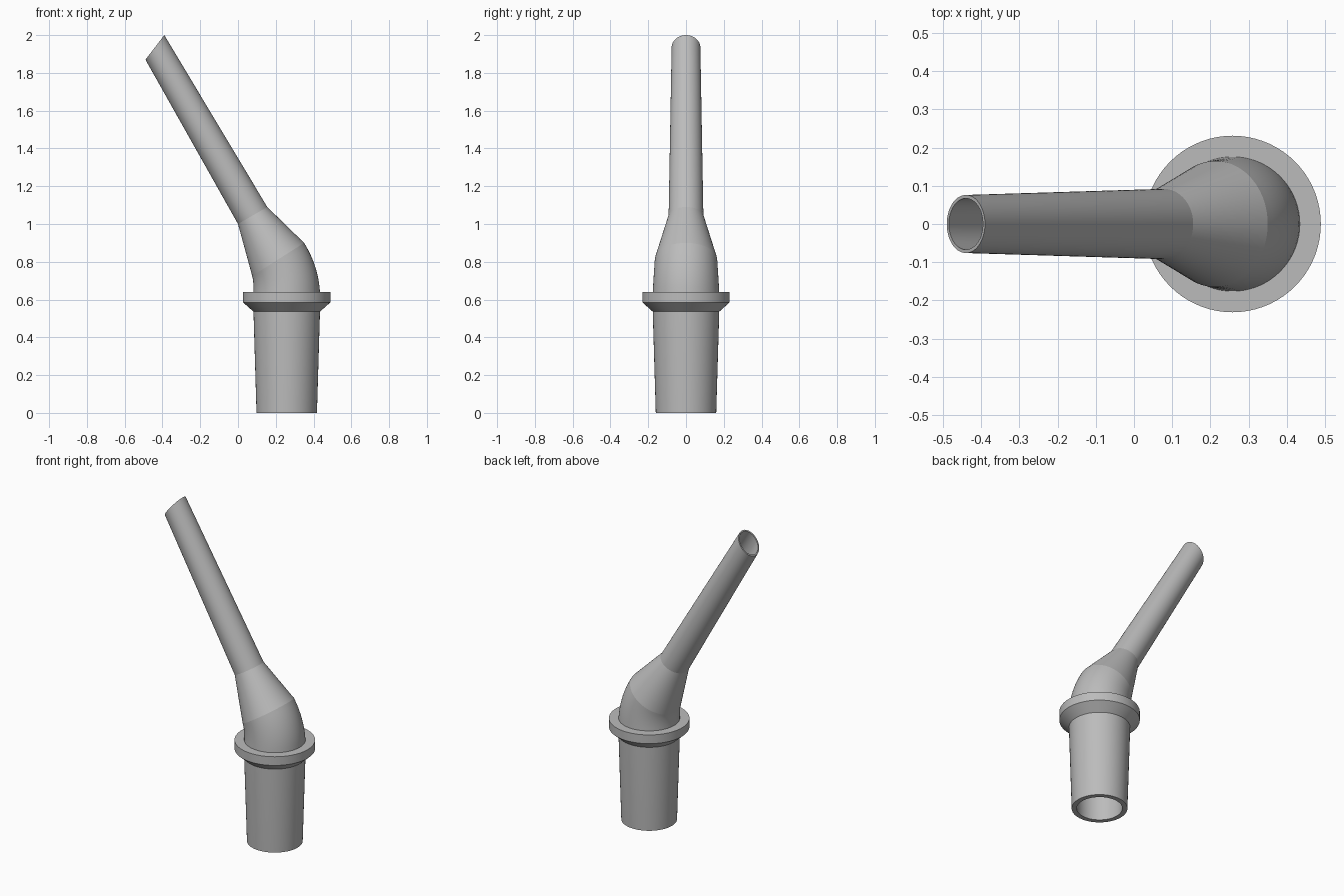
import bpy, bmesh, math

SEG = 72
AXIS_X = 0.258

cube = bpy.data.objects.get("Cube")
if cube:
    bpy.data.objects.remove(cube, do_unlink=True)

grey = bpy.data.materials.new("plain grey")
grey.use_nodes = True
grey.diffuse_color = (0.5, 0.5, 0.5, 1)
grey.node_tree.nodes["Principled BSDF"].inputs["Base Color"].default_value = (0.5, 0.5, 0.5, 1)


def level(radius, z):
    """Horizontal ring: left x, left z, right x, right z, half width in y."""
    return (AXIS_X - radius, z, AXIS_X + radius, z, radius)


def shrink(ring, wall):
    """Ring moved inward by the wall thickness."""
    xl, zl, xr, zr, half = ring
    length = math.hypot(xr - xl, zr - zl)
    dx, dz = (xr - xl) / length * wall, (zr - zl) / length * wall
    return (xl + dx, zl + dz, xr - dx, zr - dz, half - wall)


def loft(name, paths):
    """Skin each list of rings into a tube surface."""
    bm = bmesh.new()
    for path in paths:
        rows = []
        for xl, zl, xr, zr, half in path:
            row = []
            for i in range(SEG):
                t = 2 * math.pi * i / SEG
                k = (1 + math.cos(t)) / 2
                row.append(bm.verts.new((xl + (xr - xl) * k, half * math.sin(t), zl + (zr - zl) * k)))
            rows.append(row)
        for a, b in zip(rows, rows[1:]):
            for i in range(SEG):
                j = (i + 1) % SEG
                bm.faces.new((a[i], a[j], b[j], b[i]))
    mesh = bpy.data.meshes.new(name)
    bm.to_mesh(mesh)
    bm.free()
    mesh.materials.append(grey)
    obj = bpy.data.objects.new(name, mesh)
    bpy.context.collection.objects.link(obj)
    bpy.ops.object.select_all(action='DESELECT')
    obj.select_set(True)
    bpy.context.view_layer.objects.active = obj
    bpy.ops.object.shade_smooth_by_angle(angle=math.radians(11))
    return obj


def bezier(a, b, c, t):
    return a * (1 - t) ** 2 + 2 * b * t * (1 - t) + c * t * t


# Tapered hollow insert, open at the bottom
insert = [level(0.16, 0), level(0.176, 0.535), level(0.176, 0.64)]
bore = [shrink(r, 0.029) for r in insert]
loft("tapered_insert", [bore[::-1] + insert])

# Collar with a chamfered underside
loft("collar", [[level(0.175, 0.535), level(0.231, 0.585), level(0.231, 0.64), level(0.174, 0.64)]])

# Curved elbow
elbow, elbow_bore = [], []
STEPS = 10
for s in range(STEPS + 1):
    t = s / STEPS
    ring = (bezier(0.082, 0.084, 0.075, t), bezier(0.64, 0.69, 0.725, t),
            bezier(0.434, 0.425, 0.35, t), bezier(0.64, 0.78, 0.90, t),
            0.176 - 0.011 * t)
    elbow.append(ring)
    elbow_bore.append(shrink(ring, 0.029 - 0.009 * t))
loft("elbow", [elbow, elbow_bore[::-1]])

# Narrowing neck and long mouth tube with a slanted open tip
neck = (0.0, 1.0, 0.155, 1.09, 0.092)
tip = (-0.49, 1.87, -0.39, 2.0, 0.076)
loft("neck", [[elbow[-1], neck], [shrink(neck, 0.014), elbow_bore[-1]]])
loft("mouth_tube", [[neck, tip, shrink(tip, 0.009), shrink(neck, 0.014)]])
